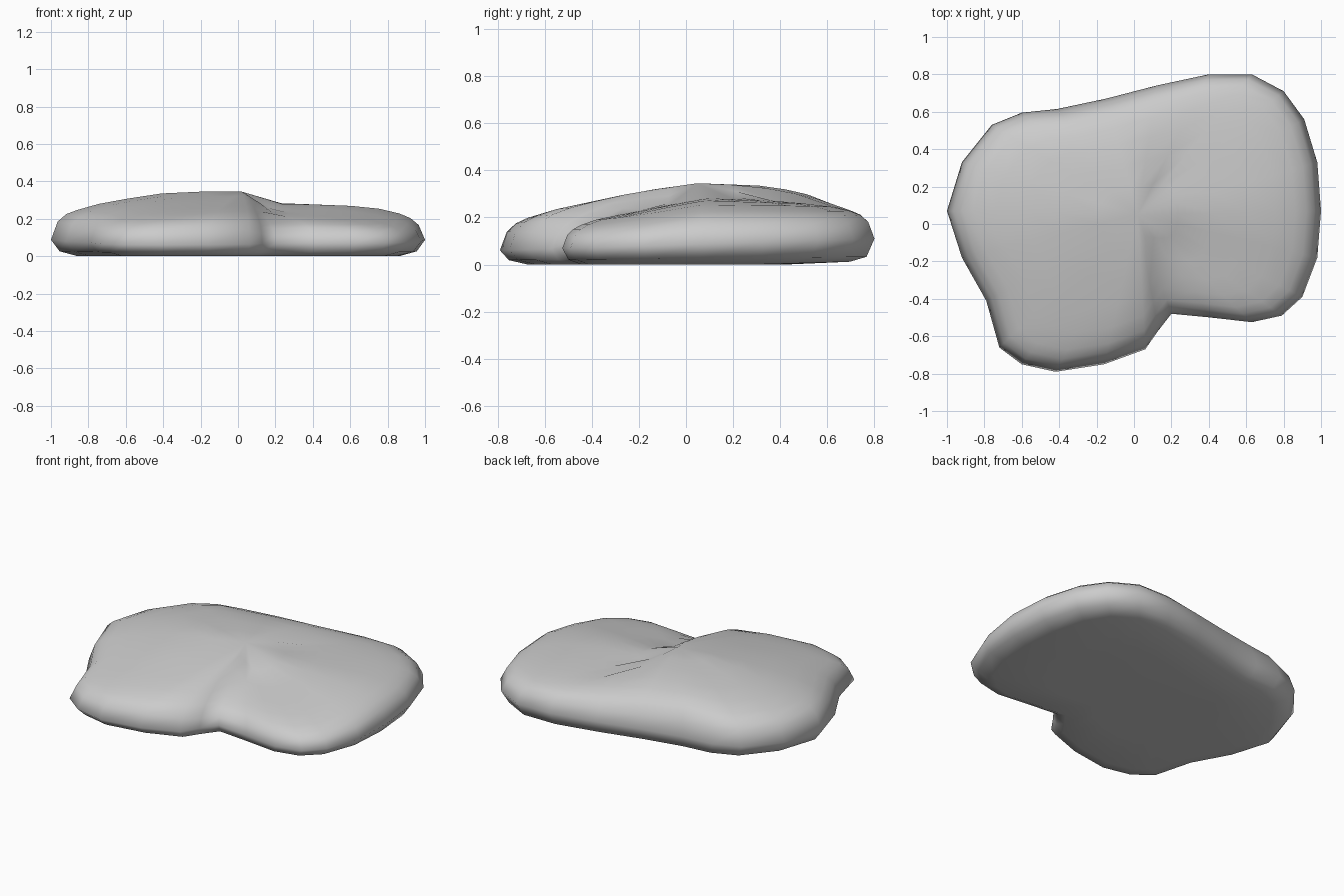
import bpy, bmesh
from mathutils import Vector

if "Cube" in bpy.data.objects:
    bpy.data.objects.remove(bpy.data.objects["Cube"])

# Plan outline of the flat rock
OUTLINE = [(-1, .07), (-.92, -.18), (-.79, -.41), (-.72, -.66), (-.6, -.75), (-.42, -.79),
           (-.16, -.75), (.06, -.67), (.13, -.57), (.2, -.48), (.41, -.5), (.63, -.525),
           (.79, -.49), (.9, -.39), (.98, -.18), (1, .07), (.98, .33), (.91, .56), (.8, .71),
           (.63, .8), (.4, .8), (.12, .74), (-.15, .67), (-.41, .615), (-.6, .595),
           (-.76, .53), (-.92, .33)]
CENTRE = Vector((0.02, 0.05))

# Height profiles of the left and right lobes
LEFT_Y = [(-.79, .19), (-.55, .235), (-.2, .31), (.05, .345), (.31, .335), (.52, .305), (.8, .25)]
RIGHT_Y = [(-.52, .17), (-.22, .225), (.08, .285), (.42, .27), (.8, .235)]
SPAN_X = [(-1, .7), (-.85, .75), (-.66, .86), (-.43, .97), (-.2, 1), (.2, 1),
          (.4, .985), (.64, .95), (.82, .87), (1, .75)]
EDGE = [(0, 0), (.03, .58), (.06, .78), (.1, .9), (.2, 1)]


def lerp(table, v):
    if v <= table[0][0]:
        return table[0][1]
    for (a, fa), (b, fb) in zip(table, table[1:]):
        if v <= b:
            return fa + (fb - fa) * (v - a) / (b - a)
    return table[-1][1]


def rim(y):
    return .085 + .031 * y


def top(p, d):
    step = min(max((p.x - .03) / .15, 0), 1)
    step = step * step * (3 - 2 * step)
    h = lerp(LEFT_Y, p.y) * (1 - step) + lerp(RIGHT_Y, p.y) * step
    return rim(p.y) + (h * lerp(SPAN_X, p.x) - rim(p.y)) * lerp(EDGE, d)


bm = bmesh.new()
pts = [Vector(p) for p in OUTLINE]
n = len(pts)


def ring(t, height):
    verts = []
    for p in pts:
        q = CENTRE + (p - CENTRE) * t
        verts.append(bm.verts.new((q.x, q.y, height(q, (p - q).length))))
    return verts


# Underside rings, rim, then rings over the crown
rings = [ring(.86, lambda q, d: max(0, .03 * (q.y - .3))),
         ring(.955, lambda q, d: .3 * rim(q.y)),
         ring(1, lambda q, d: rim(q.y))]
rings += [ring(t, top) for t in (.965, .92, .86, .75, .6, .42, .22)]
for a, b in zip(rings, rings[1:]):
    for i in range(n):
        j = (i + 1) % n
        bm.faces.new((a[i], a[j], b[j], b[i]))

# Close underside and crown
low = bm.verts.new((CENTRE.x, CENTRE.y, 0))
mid = ring(.5, lambda q, d: 0)
high = bm.verts.new((CENTRE.x, CENTRE.y, top(CENTRE, 1)))
for i in range(n):
    j = (i + 1) % n
    bm.faces.new((rings[0][j], rings[0][i], mid[i], mid[j]))
    bm.faces.new((mid[j], mid[i], low))
    bm.faces.new((rings[-1][i], rings[-1][j], high))
bmesh.ops.recalc_face_normals(bm, faces=bm.faces)
for f in bm.faces:
    f.smooth = True

mesh = bpy.data.meshes.new("flat_rock")
bm.to_mesh(mesh)
bm.free()
rock = bpy.data.objects.new("flat_rock", mesh)
bpy.context.collection.objects.link(rock)
